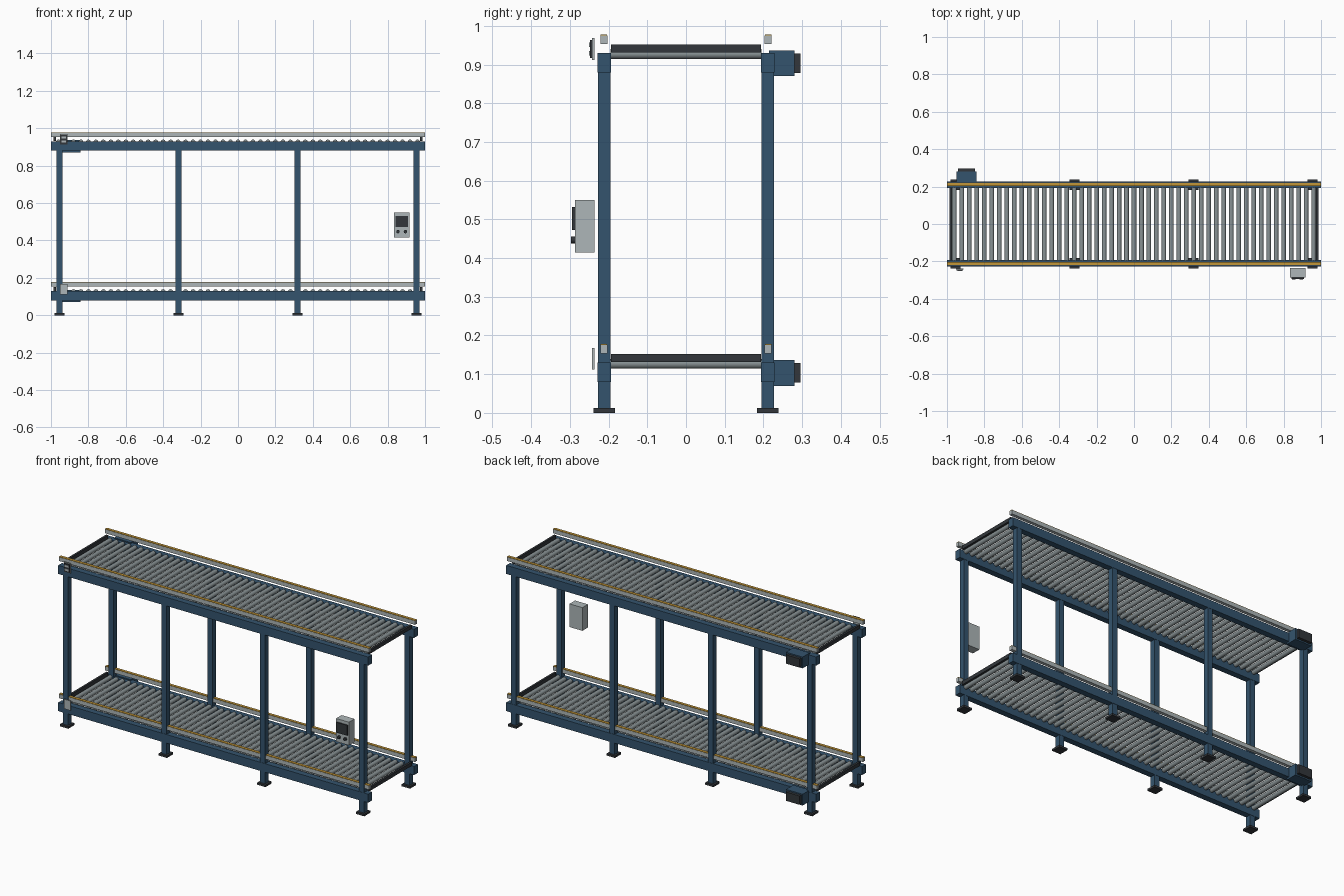
import bpy, bmesh, math
from mathutils import Matrix, Vector

if "Cube" in bpy.data.objects:
    bpy.data.objects.remove(bpy.data.objects["Cube"], do_unlink=True)


def material(name, rgb):
    m = bpy.data.materials.new(name)
    m.use_nodes = True
    col = (*rgb, 1.0)
    m.diffuse_color = col
    m.node_tree.nodes["Principled BSDF"].inputs["Base Color"].default_value = col
    return m


BLUE = material("blue paint", (0.034, 0.088, 0.155))
DARK = material("dark grey", (0.032, 0.037, 0.043))
STEEL = material("roller steel", (0.25, 0.29, 0.30))
LIGHT = material("light grey", (0.42, 0.47, 0.48))
YELLOW = material("safety yellow", (0.55, 0.31, 0.04))


def finish(name, bm, mat):
    mesh = bpy.data.meshes.new(name)
    bm.to_mesh(mesh)
    bm.free()
    mesh.materials.append(mat)
    obj = bpy.data.objects.new(name, mesh)
    bpy.context.collection.objects.link(obj)


def box(name, mat, xs, ys, zs):
    """Box from its (min, max) range on each axis."""
    bm = bmesh.new()
    ranges = (xs, ys, zs)
    size = Vector([b - a for a, b in ranges])
    mid = Vector([(a + b) / 2 for a, b in ranges])
    bmesh.ops.create_cube(bm, size=1, matrix=Matrix.LocRotScale(mid, None, size))
    finish(name, bm, mat)


def around(c, half):
    return (c - half, c + half)


def cylinders_y(name, mat, centres, radius, length, sides):
    """Smooth cylinders lying along y, joined in one mesh."""
    bm = bmesh.new()
    turn = Matrix.Rotation(math.pi / 2, 4, 'X')
    for c in centres:
        bmesh.ops.create_cone(bm, cap_ends=True, segments=sides, radius1=radius, radius2=radius,
                              depth=length, matrix=Matrix.Translation(c) @ turn)
    for f in bm.faces:
        f.smooth = len(f.verts) == 4
    for e in bm.edges:
        e.smooth = all(len(f.verts) == 4 for f in e.link_faces)
    finish(name, bm, mat)


SIDE_Y = 0.211
LEG_X = (-0.955, -0.318, 0.318, 0.955)

# Legs and foot plates
for side, sy in (("front", -1), ("back", 1)):
    for x in LEG_X:
        y = sy * SIDE_Y
        box(side + "_leg", BLUE, around(x, 0.016), around(y, 0.016), (0.01, 0.9))
        box(side + "_foot_plate", DARK, around(x, 0.027), around(y, 0.028), (0, 0.012))

# Two conveyor decks; z is the top of the side rails
for deck, z in (("lower", 0.13), ("upper", 0.93)):
    for side, sy in (("front", -1), ("back", 1)):
        y = sy * SIDE_Y
        box(f"{deck}_{side}_rail", BLUE, (-1, 1), around(y, 0.0175), (z - 0.05, z))
        box(f"{deck}_{side}_guide", LIGHT, (-1, 1), around(sy * 0.212, 0.0095), (z + 0.023, z + 0.045))
        box(f"{deck}_{side}_guide_strip", YELLOW, (-1, 1), around(sy * 0.212, 0.0085), (z + 0.045, z + 0.048))

    # Rollers and end bars
    cylinders_y(deck + "_rollers", STEEL,
                [Vector((-0.96 + 0.04 * i, 0, z - 0.003)) for i in range(49)], 0.0125, 0.39, 14)
    for end, sx in (("right", -1), ("left", 1)):
        box(f"{deck}_{end}_end_bar", DARK, around(sx * 0.98, 0.006), around(0, 0.194), (z + 0.001, z + 0.022))

    # Drive motor with end cap
    box(deck + "_motor", BLUE, (-0.949, -0.842), (0.214, 0.28), (z - 0.06, z + 0.006))
    box(deck + "_motor_cap", DARK, (-0.94, -0.851), (0.28, 0.296), (z - 0.052, z - 0.001))

    # Small switch plate on the front
    box(deck + "_switch_plate", LIGHT, (-0.953, -0.911), (-0.243, -0.237), (z - 0.018, z + 0.038))

# Dark switch face on the upper deck only
box("switch_face", DARK, (-0.949, -0.915), (-0.248, -0.243), (0.917, 0.964))
for z in (0.929, 0.951):
    box("switch_key", LIGHT, (-0.944, -0.92), (-0.25, -0.248), around(z, 0.006))

# Control box with screen and two buttons
box("control_box", LIGHT, (0.834, 0.917), (-0.287, -0.236), (0.415, 0.55))
box("control_screen", DARK, (0.841, 0.91), (-0.294, -0.287), (0.472, 0.532))
cylinders_y("control_buttons", DARK,
            [Vector((x, -0.2915, 0.447)) for x in (0.855, 0.895)], 0.009, 0.011, 12)
